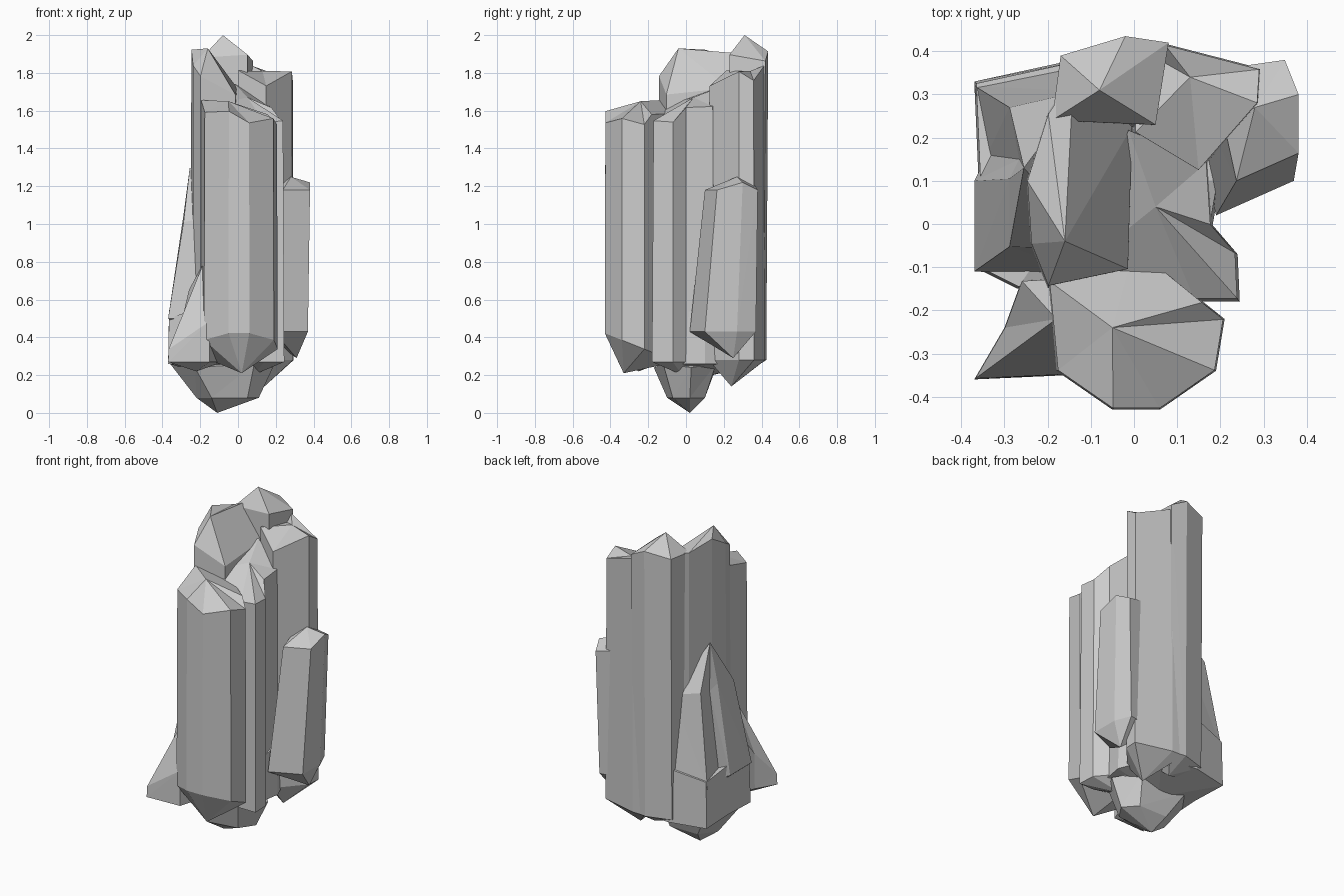
import bpy, bmesh
from mathutils import Vector

shards = []


def shard(name, outline, bottom, top, low, peak, shrink=1.0, shift=(0, 0), rag=0.02):
    """Faceted rock shard: an outline raised between two tilted planes.
    bottom and top are (height, slope in x, slope in y); low and peak are the
    end points; shrink and shift move the top; rag makes the rim uneven."""
    bm = bmesh.new()
    mid = sum((Vector(p) for p in outline), Vector((0, 0))) / len(outline)
    lower, upper = [], []
    for i, p in enumerate(outline):
        q = mid + (Vector(p) - mid) * shrink + Vector(shift)
        z0 = bottom[0] + bottom[1] * p[0] + bottom[2] * p[1]
        z1 = top[0] + top[1] * q.x + top[2] * q.y + (rag if i % 2 else -rag)
        lower.append(bm.verts.new((*p, z0)))
        upper.append(bm.verts.new((*q, z1)))
    lo, hi = bm.verts.new(low), bm.verts.new(peak)
    for i in range(len(outline)):
        a, b, c, d = lower[i - 1], lower[i], upper[i], upper[i - 1]
        for face in ((a, b, c), (a, c, d), (b, a, lo), (d, c, hi)):
            bm.faces.new(face)
    bmesh.ops.recalc_face_normals(bm, faces=bm.faces)
    me = bpy.data.meshes.new(name)
    bm.to_mesh(me)
    bm.free()
    ob = bpy.data.objects.new(name, me)
    bpy.context.collection.objects.link(ob)
    shards.append(ob)


# Rear column carrying the highest peak
shard("rock_pillar",
      [(-0.17, 0.38), (-0.02, 0.425), (0.08, 0.41), (0.05, 0.22), (-0.19, 0.23)],
      (0.28, 0, 0), (1.87, -0.1, 0.05), (0.0, 0.3, 0.2), (-0.08, 0.31, 2.0),
      shift=(0, 0.01))

# Rear right column with a flatter top
shard("rear_right_column",
      [(-0.01, 0.42), (0.07, 0.418), (0.295, 0.36), (0.29, 0.28), (0.15, 0.12), (0.0, 0.21)],
      (0.28, 0, 0), (1.75, -0.05, 0.15), (0.14, 0.24, 0.14), (0.13, 0.34, 1.81),
      shrink=0.97, rag=0.03)

# Front column
shard("front_column",
      [(-0.18, -0.34), (-0.05, -0.43), (0.06, -0.43), (0.19, -0.34),
       (0.21, -0.22), (0.16, -0.18), (0.0, -0.05), (-0.2, -0.13)],
      (0.25, 0, -0.4), (1.61, -0.2, 0.1), (0.02, -0.33, 0.21), (-0.05, -0.24, 1.65),
      shrink=0.98)

# Middle column behind the right-hand groove
shard("middle_column",
      [(0.14, -0.18), (0.245, -0.18), (0.24, -0.07), (0.18, 0.0),
       (0.17, 0.15), (-0.02, 0.23), (-0.12, -0.09)],
      (0.27, 0, 0), (1.65, -0.3, 0.3), (0.08, -0.02, 0.2), (0.05, 0.04, 1.67),
      shrink=0.95)

# Left column sloping inwards from its outer ridge
shard("left_column",
      [(-0.2, -0.15), (-0.01, -0.11), (0.0, 0.23), (-0.14, 0.35),
       (-0.2, 0.26), (-0.25, 0.1), (-0.24, -0.05)],
      (0.35, 0, 0), (1.68, -0.8, 0.25), (-0.14, 0.1, 0.3), (-0.16, -0.04, 1.93),
      shrink=0.97)

# Shorter right pillar
shard("right_pillar",
      [(0.37, 0.1), (0.37, 0.27), (0.33, 0.37), (0.12, 0.34), (0.19, 0.02)],
      (0.43, 0, 0), (1.2, 0, 0), (0.31, 0.25, 0.29), (0.28, 0.27, 1.25),
      shrink=0.8, shift=(0.03, 0.04))

# Sloping left flank
shard("left_flank",
      [(-0.37, -0.11), (-0.37, 0.1), (-0.34, 0.16), (-0.37, 0.32),
       (-0.15, 0.37), (-0.1, -0.12)],
      (0.5, 0, 0), (1.03, 0, 0), (-0.2, 0.1, 0.35), (-0.255, 0.13, 1.3),
      shrink=0.75, shift=(0.06, 0))

# Broad base
shard("base",
      [(-0.37, -0.1), (-0.36, 0.1), (-0.37, 0.33), (-0.14, 0.38),
       (0.1, 0.35), (0.2, 0.1), (0.16, -0.13), (-0.27, -0.15)],
      (0.26, 0, 0), (0.53, 0, 0.1), (-0.1, 0.1, 0.19), (-0.1, 0.1, 0.6),
      shrink=0.98)

# Rounded keel that touches the ground
shard("keel",
      [(-0.14, -0.1), (0.05, -0.07), (0.11, 0.02), (0.04, 0.1), (-0.15, 0.1), (-0.22, 0.0)],
      (0.08, 0, 0), (0.25, 0, 0), (-0.11, 0.02, 0.0), (-0.1, 0.02, 0.32),
      shrink=1.65, shift=(-0.03, 0), rag=0.01)

# Front-left foot
shard("left_foot",
      [(-0.37, -0.36), (-0.15, -0.35), (-0.08, -0.12), (-0.26, -0.13), (-0.3, -0.24)],
      (0.27, 0, 0), (0.88, 0.45, 1.0), (-0.22, -0.25, 0.22), (-0.18, -0.22, 0.8),
      shrink=0.98)

# Merge all shards into one solid rock and drop the helpers
rock, parts = shards[0], shards[1:]
for p in parts:
    mod = rock.modifiers.new(p.name, 'BOOLEAN')
    mod.operation = 'UNION'
    mod.solver = 'EXACT'
    mod.object = p
    p.hide_render = True
merged = bpy.data.meshes.new_from_object(
    rock.evaluated_get(bpy.context.evaluated_depsgraph_get()))
rock.modifiers.clear()
rock.data = merged
for p in parts:
    bpy.data.objects.remove(p)
